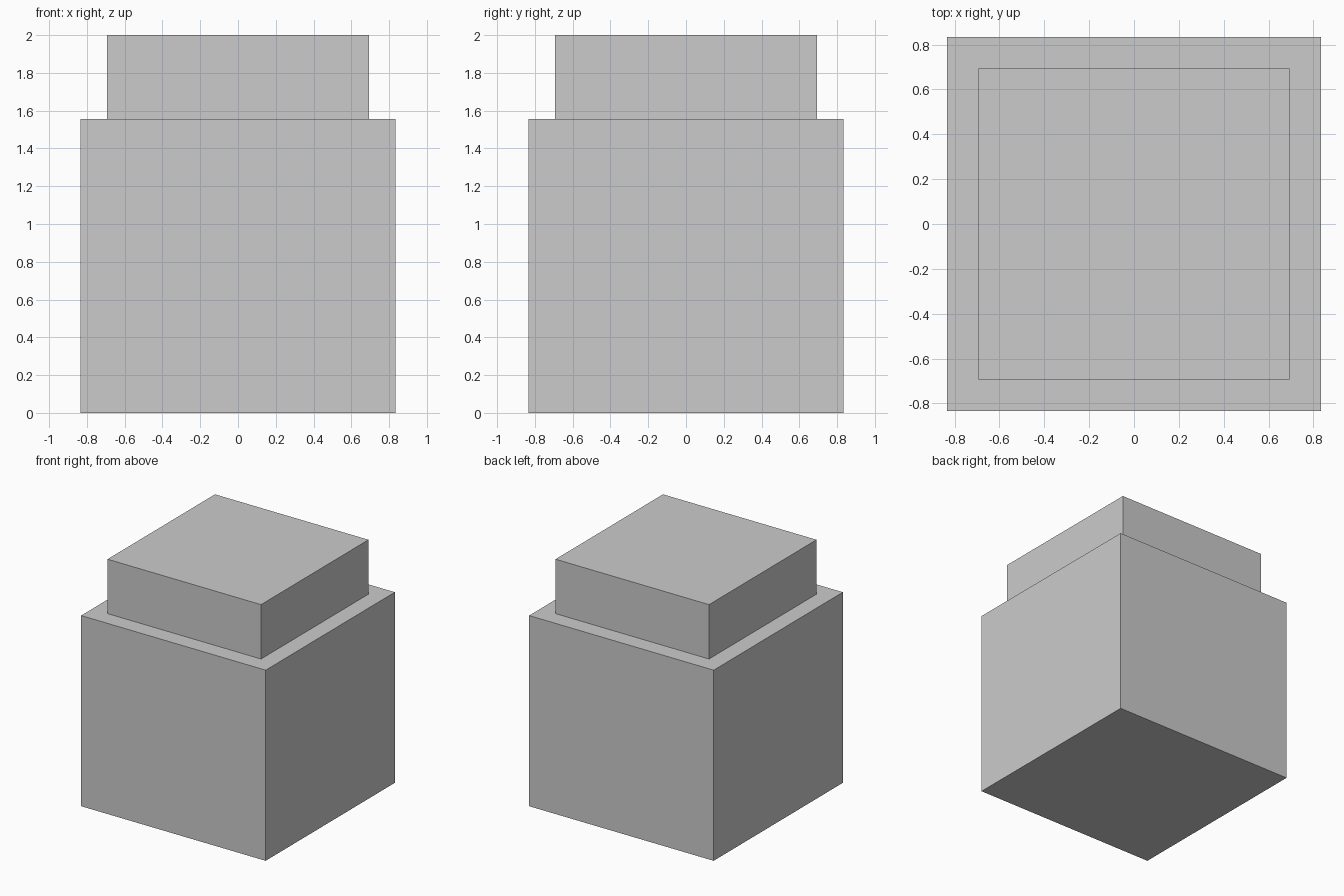
import bpy

if "Cube" in bpy.data.objects:
    bpy.data.objects.remove(bpy.data.objects["Cube"])


def box(name, half_width, z_bottom, z_top):
    """Square box centred on the z axis between two heights."""
    height = z_top - z_bottom
    bpy.ops.mesh.primitive_cube_add(size=1, location=(0, 0, z_bottom + height / 2))
    obj = bpy.context.object
    obj.name = name
    obj.scale = (half_width * 2, half_width * 2, height)
    bpy.ops.object.transform_apply(location=False, rotation=False, scale=True)
    return obj


SHOULDER_Z = 1.556

# Main body
box("body", 0.833, 0.0, SHOULDER_Z)

# Narrower cap resting on the body
box("cap", 0.693, SHOULDER_Z, 2.0)
